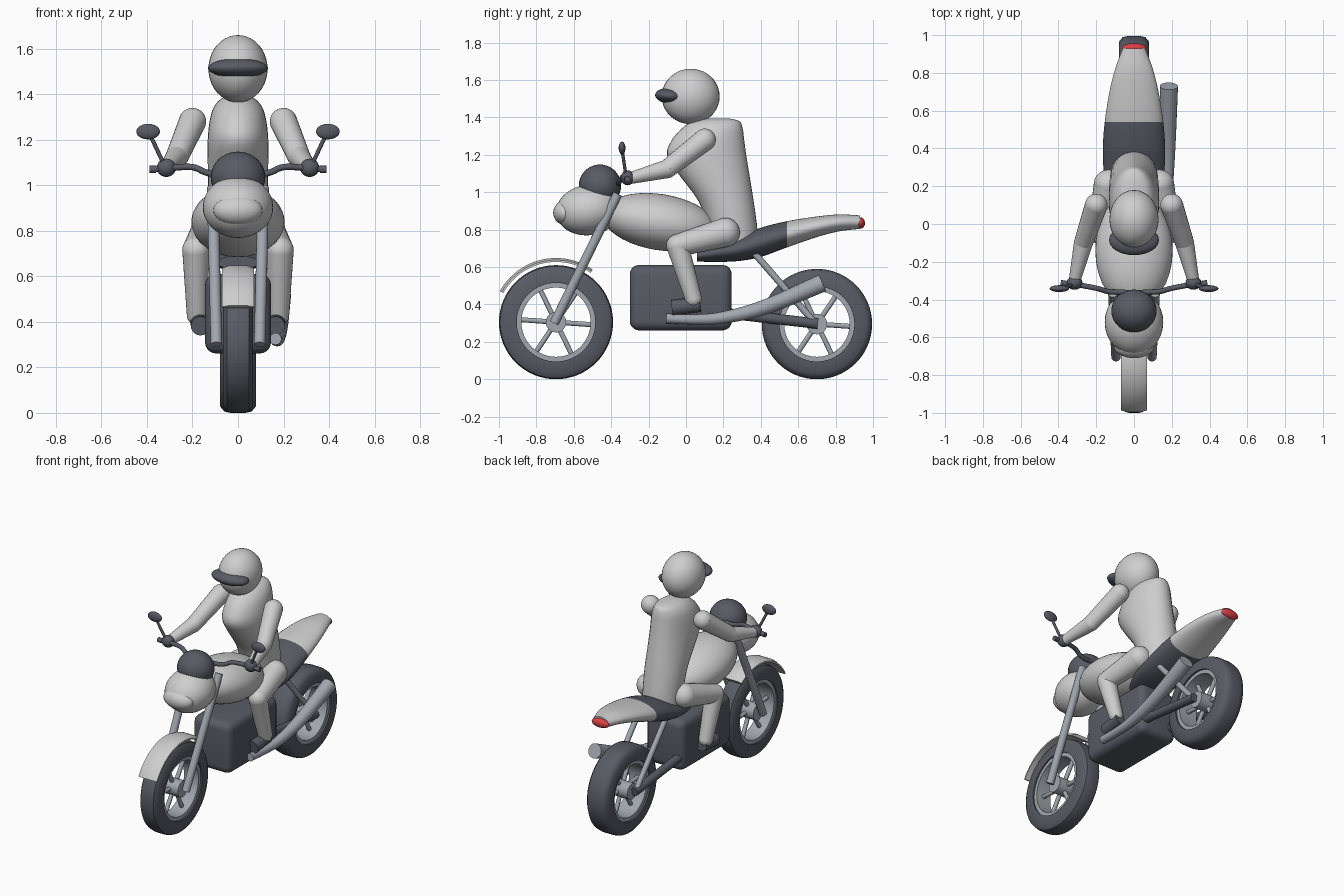
import bpy, bmesh, math
from mathutils import Vector, Matrix

if "Cube" in bpy.data.objects:
    bpy.data.objects.remove(bpy.data.objects["Cube"])


def material(name, rgb):
    m = bpy.data.materials.new(name)
    m.use_nodes = True
    m.diffuse_color = (*rgb, 1)
    m.node_tree.nodes["Principled BSDF"].inputs["Base Color"].default_value = (*rgb, 1)
    return m


WHITE = material("pale grey", (0.62, 0.62, 0.62))
DARK = material("charcoal", (0.10, 0.105, 0.13))
METAL = material("steel grey", (0.36, 0.39, 0.43))
RED = material("tail red", (0.7, 0.05, 0.06))


def finish(name, bm, *mats, angle=40):
    bmesh.ops.recalc_face_normals(bm, faces=bm.faces)
    me = bpy.data.meshes.new(name)
    bm.to_mesh(me)
    bm.free()
    for m in mats:
        me.materials.append(m)
    ob = bpy.data.objects.new(name, me)
    bpy.context.collection.objects.link(ob)
    bpy.ops.object.select_all(action="DESELECT")
    ob.select_set(True)
    bpy.context.view_layer.objects.active = ob
    bpy.ops.object.shade_smooth_by_angle(angle=math.radians(angle))
    return ob


def bridge(bm, rings, closed=False):
    """Skin a row of vertex rings; open rows get end caps."""
    n = len(rings[0])
    pairs = list(zip(rings, rings[1:])) + ([(rings[-1], rings[0])] if closed else [])
    for a, b in pairs:
        for i in range(n):
            j = (i + 1) % n
            bm.faces.new((a[i], a[j], b[j], b[i]))
    if not closed:
        bm.faces.new(rings[0])
        bm.faces.new(rings[-1])


def ellipsoid(name, centre, radii, mat, tilt=0):
    bm = bmesh.new()
    bmesh.ops.create_uvsphere(bm, u_segments=32, v_segments=20, radius=1)
    bm.transform(Matrix.Translation(centre) @ Matrix.Rotation(math.radians(tilt), 4, "X")
                 @ Matrix.Diagonal((*radii, 1)))
    return finish(name, bm, mat)


def tube(name, pts, radii, mat, segs=20):
    """Round tube along points with a radius at each point."""
    bm = bmesh.new()
    pts = [Vector(p) for p in pts]
    rings = []
    for i, p in enumerate(pts):
        t = (pts[min(i + 1, len(pts) - 1)] - pts[max(i - 1, 0)]).normalized()
        side = t.cross(Vector((0, 0, 1)))
        side = side.normalized() if side.length > 0.01 else Vector((1, 0, 0))
        up = side.cross(t)
        angles = [2 * math.pi * k / segs for k in range(segs)]
        rings.append([bm.verts.new(p + radii[i] * (side * math.cos(a) + up * math.sin(a)))
                      for a in angles])
    bridge(bm, rings)
    return finish(name, bm, mat)


def loft(name, sections, axis, *mats, segs=32):
    """Ellipse sections (position, other centre, x radius, other radius) along y or z."""
    bm = bmesh.new()
    rings = []
    for s, c, rx, ro in sections:
        ring = []
        for k in range(segs):
            a = 2 * math.pi * k / segs
            x, o = rx * math.cos(a), c + ro * math.sin(a)
            ring.append(bm.verts.new((x, s, o) if axis == "y" else (x, o, s)))
        rings.append(ring)
    bridge(bm, rings)
    return finish(name, bm, *mats)


def arc_sweep(name, profile, centre, mat, start=0, end=360, segs=64):
    """Turn an (x, radius) profile about a wheel axle."""
    bm = bmesh.new()
    full = end - start == 360
    rings = []
    for k in range(segs if full else segs + 1):
        a = math.radians(start + (end - start) * k / segs)
        rings.append([bm.verts.new((x, centre[1] + r * math.cos(a), centre[2] + r * math.sin(a)))
                      for x, r in profile])
    bridge(bm, rings, full)
    return finish(name, bm, mat)


def smooth_path(pts, steps=6):
    """Catmull-Rom points through tuples of any length."""
    q = [pts[0]] + list(pts) + [pts[-1]]
    out = []
    for a, b, c, d in zip(q, q[1:], q[2:], q[3:]):
        for k in range(steps):
            t = k / steps
            out.append(tuple(0.5 * (2 * v + (w - u) * t + (2 * u - 5 * v + 4 * w - z) * t * t
                                    + (3 * v - u - 3 * w + z) * t ** 3)
                             for u, v, w, z in zip(a, b, c, d)))
    return out + [pts[-1]]


# Wheels: tyre, rim, hub and six spokes
def wheel(name, y, r, w):
    c = (0, y, r)
    i = r - 0.095
    tyre = [(-w, i), (-w, r - 0.03), (-w * 0.75, r - 0.006), (-w * 0.4, r),
            (w * 0.4, r), (w * 0.75, r - 0.006), (w, r - 0.03), (w, i)]
    arc_sweep(name + "_tyre", tyre, c, DARK)
    h = w * 0.85
    arc_sweep(name + "_rim", [(-h, i - 0.025), (-h, i + 0.01), (h, i + 0.01), (h, i - 0.025)], c, METAL)
    tube(name + "_hub", [(-w, y, r), (w, y, r)], [0.055] * 2, METAL, 24)
    for k in range(6):
        a = math.radians(60 * k - 4)
        d = Vector((0, math.cos(a), math.sin(a)))
        tube(f"{name}_spoke_{k}", [Vector(c) + d * 0.03, Vector(c) + d * (i - 0.01)],
             [0.014] * 2, METAL, 10)


wheel("front_wheel", -0.695, 0.305, 0.065)
wheel("rear_wheel", 0.70, 0.295, 0.08)
arc_sweep("front_fender", [(-0.07, 0.322), (-0.07, 0.332), (-0.04, 0.343), (0.04, 0.343),
                           (0.07, 0.332), (0.07, 0.322)], (0, -0.695, 0.305), WHITE, 55, 151, 32)

# Bodywork
ellipsoid("fuel_tank", (0, -0.14, 0.84), (0.205, 0.31, 0.15), WHITE, -9)
ellipsoid("headlight_cowl", (0, -0.52, 0.905), (0.155, 0.175, 0.135), WHITE, 8)
ellipsoid("headlight", (0, -0.645, 0.89), (0.108, 0.065, 0.066), WHITE)
ellipsoid("windscreen", (0, -0.46, 1.035), (0.12, 0.113, 0.113), DARK)
ellipsoid("tail_light", (0, 0.932, 0.835), (0.065, 0.025, 0.03), RED)
tail = loft("seat_and_tail", smooth_path([
    (0.06, 0.66, 0.09, 0.03), (0.15, 0.675, 0.135, 0.048), (0.28, 0.697, 0.16, 0.065),
    (0.40, 0.732, 0.165, 0.078), (0.54, 0.775, 0.155, 0.07), (0.70, 0.815, 0.13, 0.055),
    (0.82, 0.836, 0.10, 0.045), (0.93, 0.84, 0.06, 0.036)]), "y", DARK, WHITE)
for f in tail.data.polygons:
    f.material_index = int(f.center.y > 0.54)

# Engine block
bm = bmesh.new()
bmesh.ops.create_cube(bm, size=1)
bm.transform(Matrix.Translation((0, -0.028, 0.436)) @ Matrix.Diagonal((0.29, 0.545, 0.35, 1)))
bmesh.ops.bevel(bm, geom=bm.edges[:], offset=0.05, segments=5, profile=0.5, affect="EDGES")
finish("engine_block", bm, DARK)

# Exhaust on the left side only
path = smooth_path([(0.165, -0.105, 0.325, 0.026), (0.17, 0.05, 0.32, 0.027), (0.175, 0.2, 0.33, 0.032),
                    (0.18, 0.42, 0.385, 0.04), (0.185, 0.73, 0.515, 0.048)])
tube("exhaust", [p[:3] for p in path], [p[3] for p in path], METAL)

# Handlebar
half = [(0.385, -0.315, 1.07), (0.31, -0.32, 1.075), (0.2, -0.34, 1.08), (0.11, -0.36, 1.05)]
bar = smooth_path(half + [(-x, y, z) for x, y, z in reversed(half)])
tube("handlebar", bar, [0.014] * len(bar), DARK, 12)


# Limbs with rounded ends
def limb(name, a, b, ra, rb, mat):
    tube(name, [a, b], [ra, rb], mat, 24)
    ellipsoid(name + "_top", a, [ra] * 3, mat)
    ellipsoid(name + "_end", b, [rb] * 3, mat)


# Paired parts
for side, s in (("left", 1), ("right", -1)):
    def p(x, y, z):
        return (s * x, y, z)

    tube(side + "_fork", [p(0.095, -0.705, 0.30), p(0.112, -0.365, 0.99)], [0.025] * 2, METAL)
    tube(side + "_shock", [p(0.10, 0.36, 0.68), p(0.10, 0.69, 0.30)], [0.018] * 2, METAL)
    tube(side + "_swingarm", [p(0.10, 0.15, 0.36), p(0.10, 0.705, 0.297)], [0.028] * 2, DARK)
    tube(side + "_bar_end", [p(0.36, -0.315, 1.07), p(0.388, -0.313, 1.07)], [0.016] * 2, DARK)
    tube(side + "_mirror_stem", [p(0.32, -0.32, 1.08), p(0.39, -0.342, 1.23)], [0.009] * 2, DARK, 10)
    ellipsoid(side + "_mirror", p(0.395, -0.342, 1.236), (0.052, 0.018, 0.034), DARK)
    ellipsoid(side + "_glove", p(0.315, -0.312, 1.077), (0.042, 0.036, 0.04), DARK)
    limb(side + "_upper_arm", p(0.20, 0.10, 1.28), p(0.268, -0.10, 1.125), 0.06, 0.05, WHITE)
    limb(side + "_forearm", p(0.268, -0.10, 1.125), p(0.312, -0.29, 1.077), 0.05, 0.032, WHITE)
    limb(side + "_thigh", p(0.135, 0.21, 0.785), p(0.185, -0.045, 0.715), 0.078, 0.06, WHITE)
    limb(side + "_shin", p(0.185, -0.045, 0.715), p(0.18, 0.04, 0.43), 0.06, 0.045, WHITE)
    tube(side + "_boot", [p(0.17, 0.075, 0.40), p(0.165, -0.075, 0.382)], [0.04, 0.042], DARK)

# Rider torso and helmet
loft("torso", smooth_path([
    (0.70, 0.27, 0.12, 0.115), (0.80, 0.252, 0.125, 0.13), (0.95, 0.215, 0.13, 0.147),
    (1.10, 0.148, 0.133, 0.19), (1.20, 0.11, 0.133, 0.212), (1.28, 0.118, 0.125, 0.193),
    (1.34, 0.14, 0.108, 0.163), (1.38, 0.16, 0.075, 0.125), (1.395, 0.165, 0.03, 0.06)], 4), "z", WHITE)
ellipsoid("helmet", (0, 0.025, 1.512), (0.13, 0.155, 0.148), WHITE)
ellipsoid("visor", (0, -0.085, 1.515), (0.132, 0.08, 0.042), DARK, -4)
